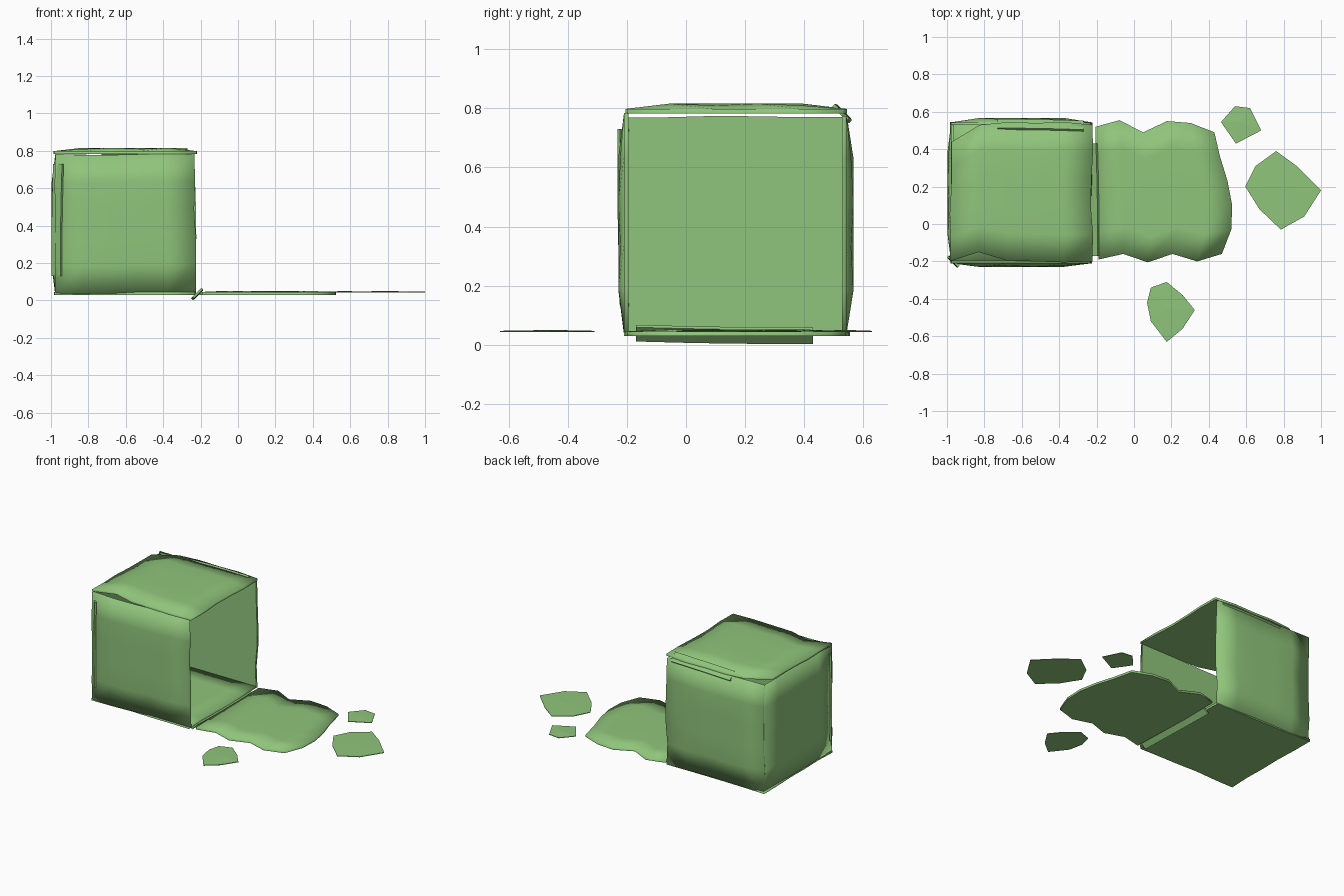
import bpy, bmesh, math, random
from mathutils import Vector, Matrix

if "Cube" in bpy.data.objects:
    bpy.data.objects.remove(bpy.data.objects["Cube"])

random.seed(4)
N = 5  # grid cells per panel side

mat = bpy.data.materials.new("green_board")
mat.diffuse_color = (0.28, 0.56, 0.20, 1)
mat.use_nodes = True
mat.node_tree.nodes["Principled BSDF"].inputs["Base Color"].default_value = mat.diffuse_color


def finish(name, bm):
    bmesh.ops.recalc_face_normals(bm, faces=bm.faces)
    me = bpy.data.meshes.new(name)
    bm.to_mesh(me)
    bm.free()
    me.materials.append(mat)
    ob = bpy.data.objects.new(name, me)
    bpy.context.collection.objects.link(ob)
    return ob


def wavy(value, amount=0.006):
    return [value + random.uniform(-amount, amount) for _ in range(N + 1)]


def panel(name, place, left, right, low, high, bulge, thick=0.015):
    """Slab with a flat back and a puffed outer face; place(a, b, d) -> xyz."""
    bm = bmesh.new()

    def spot(i, j):
        s, t = i / N, j / N
        return (left[j] * (1 - s) + right[j] * s, low[i] * (1 - t) + high[i] * t)

    outer = {}
    for i in range(N + 1):
        for j in range(N + 1):
            inside = 0 < i < N and 0 < j < N
            d = thick
            if inside:
                d += bulge * (0.65 + 0.35 * ((i + j) % 2))
            outer[i, j] = bm.verts.new(place(*spot(i, j), d))
    for i in range(N):
        for j in range(N):
            bm.faces.new([outer[k] for k in ((i, j), (i + 1, j), (i + 1, j + 1), (i, j + 1))])
    ring = ([(i, 0) for i in range(N)] + [(N, j) for j in range(N)]
            + [(i, N) for i in range(N, 0, -1)] + [(0, j) for j in range(N, 0, -1)])
    back = [bm.verts.new(place(*spot(*k), 0)) for k in ring]
    for n, k in enumerate(ring):
        m = (n + 1) % len(ring)
        bm.faces.new((outer[k], outer[ring[m]], back[m], back[n]))
    for f in bm.faces:
        f.smooth = True
    bm.faces.new(back).smooth = False
    return finish(name, bm)


# Box walls
panel("front_panel", lambda a, b, d: (a, -0.195 - d, b),
      wavy(-0.975), wavy(-0.23, 0.008), wavy(0.04), wavy(0.78), 0.019)
panel("back_panel", lambda a, b, d: (a, 0.528 + d, b),
      wavy(-0.975), wavy(-0.23, 0.008), wavy(0.035), wavy(0.78), 0.024)
panel("left_panel", lambda a, b, d: (-0.963 - d, a, b),
      wavy(-0.20), wavy(0.535), wavy(0.04), wavy(0.772, 0.004), 0.019)

# Lid with ragged edges, and floor
panel("top_panel", lambda a, b, d: (a, b, 0.783 + d),
      wavy(-0.98), wavy(-0.225), [-0.20, -0.15, -0.195, -0.20, -0.205, -0.20],
      [0.44, 0.53, 0.545, 0.54, 0.545, 0.53], 0.018)
panel("bottom_panel", lambda a, b, d: (a, b, 0.03 + d),
      wavy(-0.98), wavy(-0.23), wavy(-0.205), wavy(0.54), 0.004)

# Fallen side lying on the ground
panel("fallen_panel", lambda a, b, d: (a, b, 0.03 + d),
      [-0.19, -0.195, -0.20, -0.205, -0.205, -0.205],
      [0.47, 0.52, 0.525, 0.50, 0.46, 0.43],
      [-0.19, -0.16, -0.205, -0.16, -0.20, -0.16],
      [0.52, 0.555, 0.49, 0.55, 0.54, 0.49], 0.006)


def strip(name, centre, along, normal, length, width=0.068, thick=0.012, skew=0.006):
    """Thin, slightly bent tape laid diagonally across a box edge."""
    along, normal = Vector(along), Vector(normal).normalized()
    across = along.cross(normal)
    bm = bmesh.new()
    prev = None
    for k in range(5):
        s = k / 4 - 0.5
        mid = (Vector(centre) + along * length * s + across * skew * 2 * s
               + normal * 0.004 * math.cos(math.pi * s))
        sec = [bm.verts.new(mid + across * x * width / 2 + normal * y * thick / 2)
               for x, y in ((-1, -1), (1, -1), (1, 1), (-1, 1))]
        if prev:
            for n in range(4):
                m = (n + 1) % 4
                bm.faces.new((prev[n], prev[m], sec[m], sec[n]))
        else:
            bm.faces.new(sec)
        prev = sec
    bm.faces.new(prev)
    return finish(name, bm)


# Edge strips
strip("hinge_strip", (-0.219, 0.13, 0.035), (0, 1, 0), (1, 0, -1), 0.60)
strip("corner_strip", (-0.965, -0.20, 0.43), (0, 0, 1), (-1, -1, 0), 0.60)
strip("lid_strip", (-0.50, 0.528, 0.782), (1, 0, 0), (0, 1, 1), 0.46)


def scrap(name, outline):
    """Thin torn piece with a slightly raised middle."""
    bm = bmesh.new()
    n = len(outline)
    cx, cy = (sum(p[k] for p in outline) / n for k in (0, 1))
    mid = bm.verts.new((cx, cy, 0.050))
    up = [bm.verts.new((x, y, 0.047)) for x, y in outline]
    down = [bm.verts.new((x, y, 0.043)) for x, y in outline]
    for i in range(n):
        j = (i + 1) % n
        bm.faces.new((mid, up[i], up[j]))
        bm.faces.new((up[i], down[i], down[j], up[j]))
    bm.faces.new(down)
    return finish(name, bm)


# Loose scraps
scrap("small_scrap", [(0.465, 0.545), (0.54, 0.63), (0.62, 0.62), (0.68, 0.50), (0.545, 0.43)])
scrap("large_scrap", [(0.595, 0.20), (0.65, 0.31), (0.76, 0.39), (0.87, 0.31),
                      (1.0, 0.18), (0.91, 0.04), (0.785, -0.03), (0.67, 0.08)])
scrap("front_scrap", [(0.07, -0.42), (0.09, -0.34), (0.175, -0.31), (0.26, -0.38),
                      (0.325, -0.46), (0.26, -0.56), (0.175, -0.63), (0.09, -0.52)])
